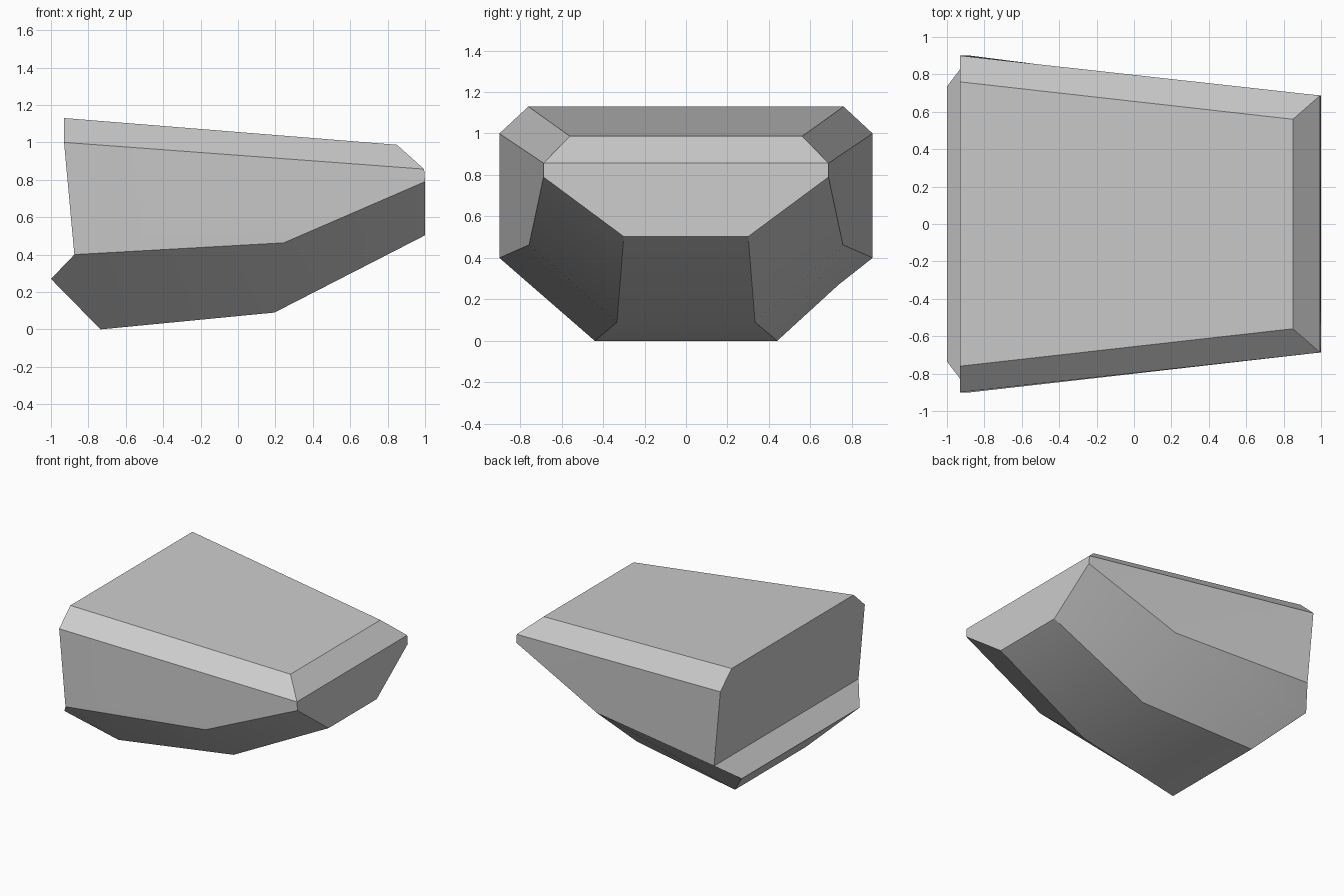
import bpy
import bmesh
import math

cube = bpy.data.objects.get("Cube")
if cube:
    bpy.data.objects.remove(cube, do_unlink=True)

# Single flat grey
grey = bpy.data.materials.new("light grey")
colour = (0.6, 0.6, 0.6, 1.0)
grey.diffuse_color = colour
grey.use_nodes = True
grey.node_tree.nodes["Principled BSDF"].inputs["Base Color"].default_value = colour

# Corners of one half (y > 0), mirrored across y = 0
corners = {
    "roof_rear": (-0.93, 0.76, 1.13),
    "shoulder_rear": (-0.93, 0.90, 1.00),
    "chine_rear": (-0.875, 0.90, 0.40),
    "tail": (-1.00, 0.735, 0.27),
    "keel_rear": (-0.735, 0.44, 0.00),
    "roof_nose": (0.85, 0.56, 0.987),
    "shoulder_nose": (0.995, 0.687, 0.857),
    "chine_nose": (1.00, 0.687, 0.79),
    "keel_nose": (1.00, 0.30, 0.503),
    "chine_mid": (0.245, 0.757, 0.463),
    "keel_mid": (0.195, 0.333, 0.09),
}

# Panels present on both sides
side_panels = [
    ("roof_rear", "shoulder_rear", "shoulder_nose", "roof_nose"),
    ("shoulder_rear", "chine_rear", "chine_mid", "shoulder_nose"),
    ("chine_mid", "chine_nose", "shoulder_nose"),
    ("chine_rear", "tail", "keel_rear", "keel_mid", "chine_mid"),
    ("chine_mid", "keel_mid", "keel_nose", "chine_nose"),
]

# Panels that span the centre line, given as their half outline
centre_panels = [
    ("roof_rear", "roof_nose"),
    ("roof_nose", "shoulder_nose"),
    ("shoulder_nose", "chine_nose", "keel_nose"),
    ("keel_nose", "keel_mid"),
    ("keel_mid", "keel_rear"),
    ("keel_rear", "tail"),
    ("tail", "chine_rear"),
    ("chine_rear", "shoulder_rear", "roof_rear"),
]

bm = bmesh.new()
left = {n: bm.verts.new(p) for n, p in corners.items()}
right = {n: bm.verts.new((x, -y, z)) for n, (x, y, z) in corners.items()}

for panel in side_panels:
    bm.faces.new([left[n] for n in panel])
    bm.faces.new([right[n] for n in reversed(panel)])
for panel in centre_panels:
    bm.faces.new([left[n] for n in panel] + [right[n] for n in reversed(panel)])
bmesh.ops.recalc_face_normals(bm, faces=bm.faces)

mesh = bpy.data.meshes.new("faceted_hull")
bm.to_mesh(mesh)
bm.free()
mesh.materials.append(grey)
hull = bpy.data.objects.new("faceted_hull", mesh)
bpy.context.collection.objects.link(hull)

# Gentle bends in the belly shade smoothly, all other edges stay sharp
bpy.ops.object.select_all(action='DESELECT')
hull.select_set(True)
bpy.context.view_layer.objects.active = hull
bpy.ops.object.shade_smooth_by_angle(angle=math.radians(30))
